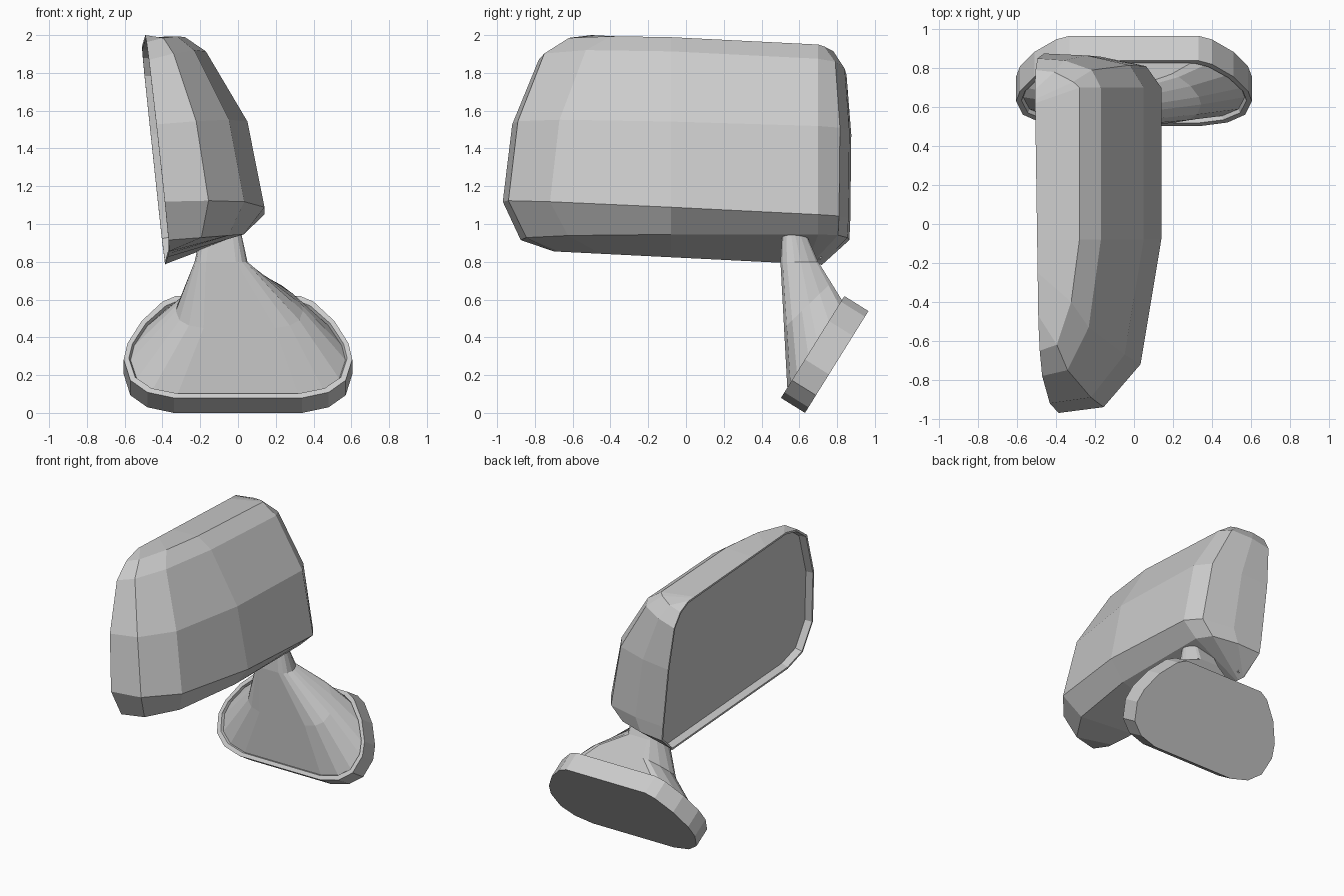
import bpy
import bmesh
from mathutils import Vector

cube = bpy.data.objects.get("Cube")
if cube:
    bpy.data.objects.remove(cube, do_unlink=True)

GREY = (0.6, 0.6, 0.6, 1.0)
material = bpy.data.materials.new("plain grey")
material.use_nodes = True
material.diffuse_color = GREY
material.node_tree.nodes["Principled BSDF"].inputs["Base Color"].default_value = GREY


def finish(name, bm):
    """Turn a bmesh into a flat shaded object."""
    mesh = bpy.data.meshes.new(name)
    bm.to_mesh(mesh)
    bm.free()
    mesh.materials.append(material)
    obj = bpy.data.objects.new(name, mesh)
    bpy.context.collection.objects.link(obj)
    return obj


def skin(bm, rows, closed):
    """Join neighbouring rows of points with quads."""
    grid = [[bm.verts.new(point) for point in row] for row in rows]
    for low, high in zip(grid, grid[1:]):
        count = len(low)
        for i in range(count if closed else count - 1):
            j = (i + 1) % count
            bm.faces.new((low[i], low[j], high[j], high[i]))
    return grid


# Foot: rounded outline lying on a leaning plane
ALONG = Vector((0, 0.529, 0.849))
OUT = Vector((0, -0.849, 0.529))
HEEL = Vector((0, 0.63, 0.0))
DEPTH = 0.635
half = [(0.34, 0), (0.48, 0.035), (0.57, 0.11), (0.605, 0.24),
        (0.585, 0.34), (0.51, 0.48), (0.4, 0.6), (0.33, DEPTH)]
outline = half + [(-x, t) for x, t in reversed(half)]
unit = [(x / 0.605, 2 * t / DEPTH - 1) for x, t in outline]


def foot_ring(lift, sx=1.0, st=1.0):
    return [Vector((u * 0.605 * sx, 0, 0)) + HEEL
            + ALONG * (DEPTH / 2 * (1 + v * st)) + OUT * lift for u, v in unit]


def neck_ring(y, z, rx, ry):
    return [Vector((-0.09 + u * rx, y + v * ry, z)) for u, v in unit]


# Foot plate with a thin raised rim, flaring up into the neck
seat = foot_ring(0.13, 0.94, 0.89)
neck = neck_ring(0.6, 0.8, 0.14, 0.1)
middle = [(a + b) / 2 for a, b in zip(seat, neck)]
for point in middle:
    point.x = point.x * 0.95 + 0.05
rings = [foot_ring(0), foot_ring(0.15), foot_ring(0.15, 0.955, 0.91), seat,
         middle, neck, neck_ring(0.57, 0.96, 0.105, 0.06)]
bm = bmesh.new()
grid = skin(bm, rings, True)
bm.faces.new(grid[0])
bm.faces.new(grid[-1])
bmesh.ops.recalc_face_normals(bm, faces=bm.faces)
finish("foot_and_neck", bm)

# Housing levels: rim height, outer height, outer x, front y, back y, tilt
levels = [(0.82, 0.82, None, -0.7, 0.72, 0.05),
          (0.915, 0.945, 0.03, -0.875, 0.865, 0),
          (1.07, 1.085, 0.14, -0.97, 0.87, 0.05),
          (1.5, 1.54, 0.05, -0.92, 0.875, 0.03),
          (1.83, 1.91, -0.17, -0.78, 0.85, 0.05),
          (1.93, 1.985, -0.28, -0.65, 0.79, 0.05),
          (1.975, 1.975, None, -0.5, 0.7, 0.05)]


def rim_x(y, z):
    """Leaning plane of the mirror opening."""
    return -0.515 + 0.1066 * (2 - z) + 0.02 * (0.7 - y)


def level_points(z_rim, z_out, x_out, front, back, tilt):
    columns = [(0, front), (0.44, front + 0.03), (0.8, front + 0.25), (1, -0.08),
               (1, min(0.7, back - 0.08)), (0.86, back - 0.06),
               (0.43, back - 0.01), (0, back)]
    row = []
    for f, y in columns:
        z = z_rim + f * (z_out - z_rim) - tilt * y
        x = rim_x(y, z)
        if x_out is not None:
            x += f * (x_out - x)
        row.append((x, y, z))
    return row


bm = bmesh.new()
grid = skin(bm, [level_points(*level) for level in levels], False)

# Mirror glass closes the opening, set back inside a narrow lip
border = (grid[0] + [row[-1] for row in grid[1:-1]]
          + grid[-1][::-1] + [row[0] for row in grid[-2:0:-1]])
glass = bm.faces.new(border)
bmesh.ops.recalc_face_normals(bm, faces=bm.faces)
for width in (0.015, 0.012):
    bmesh.ops.inset_individual(bm, faces=[glass], thickness=width, use_even_offset=True)
bmesh.ops.translate(bm, verts=glass.verts, vec=(0.05, 0.001, 0.005))
finish("mirror_housing", bm)
